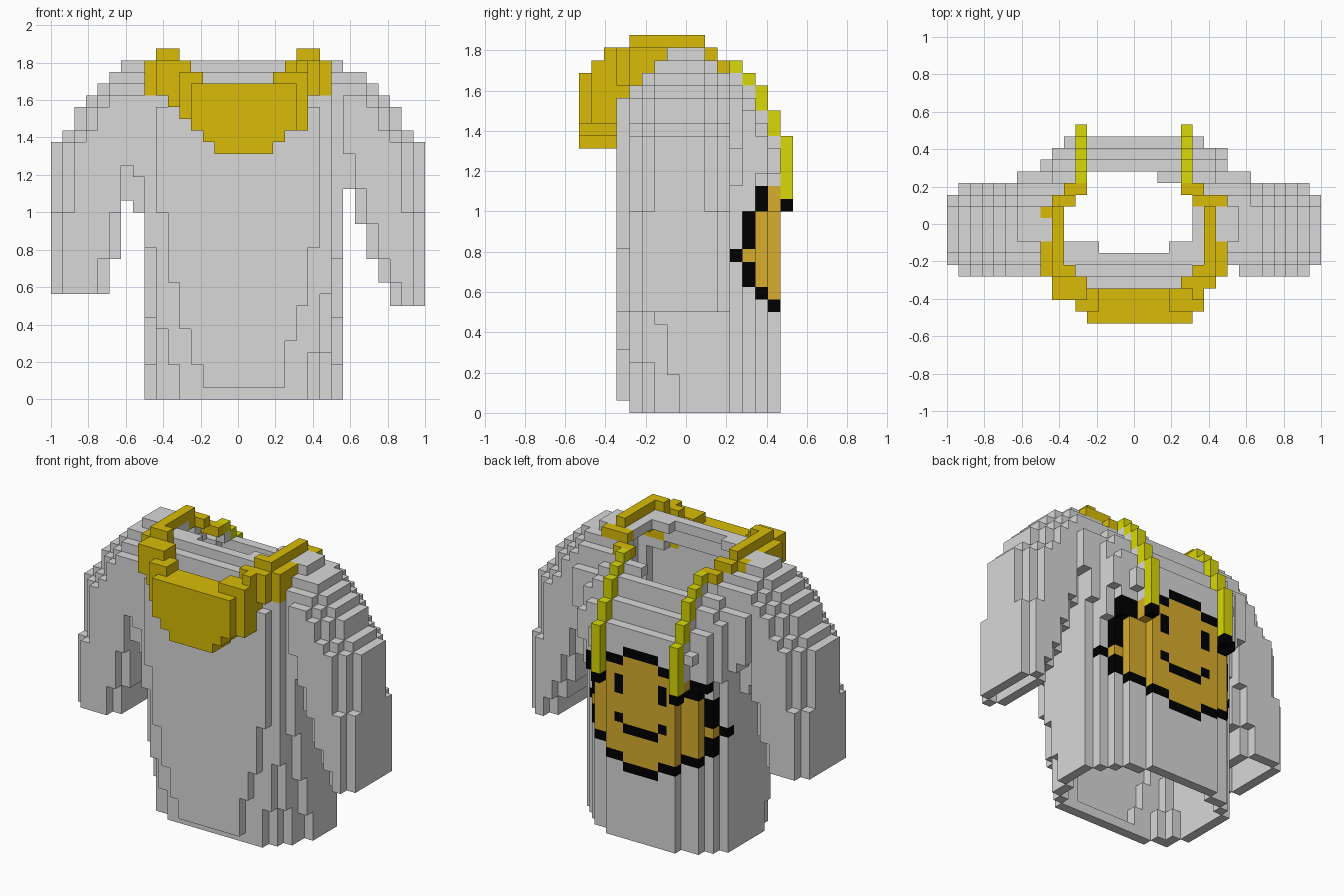
import bpy, bmesh
from mathutils import Vector

if "Cube" in bpy.data.objects:
    bpy.data.objects.remove(bpy.data.objects["Cube"], do_unlink=True)

U = 0.0625                                  # block size
ORIGIN = Vector((-1.0, -8.5 * U, 0.0))      # corner of block (0, 0, 0)


def material(name, rgb):
    m = bpy.data.materials.new(name)
    m.use_nodes = True
    m.diffuse_color = (*rgb, 1)
    bsdf = next(n for n in m.node_tree.nodes if n.type == 'BSDF_PRINCIPLED')
    bsdf.inputs["Base Color"].default_value = (*rgb, 1)
    bsdf.inputs["Roughness"].default_value = 0.8
    return m


GREY = material("grey cloth", (0.69, 0.69, 0.69))
YELLOW = material("golden yellow", (0.69, 0.5, 0.002))
LIME = material("yellow green", (0.69, 0.69, 0.002))
AMBER = material("amber", (0.69, 0.42, 0.026))
BLACK = material("black", (0.0, 0.0, 0.0))

# Outward direction and corner loop of each block side
SIDES = [((1, 0, 0), [(1, 0, 0), (1, 1, 0), (1, 1, 1), (1, 0, 1)]),
         ((-1, 0, 0), [(0, 0, 0), (0, 0, 1), (0, 1, 1), (0, 1, 0)]),
         ((0, 1, 0), [(0, 1, 0), (0, 1, 1), (1, 1, 1), (1, 1, 0)]),
         ((0, -1, 0), [(0, 0, 0), (1, 0, 0), (1, 0, 1), (0, 0, 1)]),
         ((0, 0, 1), [(0, 0, 1), (1, 0, 1), (1, 1, 1), (0, 1, 1)]),
         ((0, 0, -1), [(0, 0, 0), (0, 1, 0), (1, 1, 0), (1, 0, 0)])]


def shift(c, d):
    return (c[0] + d[0], c[1] + d[1], c[2] + d[2])


def build_blocks(name, cells, materials, paint=lambda c: 0):
    """Mesh the outer skin of a set of blocks."""
    bm = bmesh.new()
    verts = {}
    for c in sorted(cells):
        for d, loop in SIDES:
            if shift(c, d) in cells:
                continue
            ring = []
            for o in loop:
                p = shift(c, o)
                if p not in verts:
                    verts[p] = bm.verts.new(ORIGIN + Vector(p) * U)
                ring.append(verts[p])
            bm.faces.new(ring).material_index = paint(c)
    me = bpy.data.meshes.new(name)
    bm.to_mesh(me)
    bm.free()
    for m in materials:
        me.materials.append(m)
    ob = bpy.data.objects.new(name, me)
    bpy.context.collection.objects.link(ob)


# --- Sweater ---------------------------------------------------------------
# Highest block of each column: across the shoulders, and front to back
SHOULDER = [21, 22, 24, 25, 26, 27] + [28] * 19 + [27, 27, 26, 25, 24, 22, 21]
SLOPE = {3: 25, 4: 27, 5: 28, 6: 28, 7: 28, 8: 28, 9: 28,
         10: 27, 11: 26, 12: 26, 13: 25, 14: 23, 15: 21}
OUTER_SLOPE = {3: 24, 4: 25, 5: 26, 6: 27}  # front of the shoulders, outside the band
# Lowest block of each sleeve column
CUFF = {0: 9, 1: 9, 2: 9, 3: 9, 4: 9, 5: 12, 6: 17, 7: 16,
        25: 18, 26: 15, 27: 12, 28: 10, 29: 8, 30: 8, 31: 8}


def ramp(k, start, end):
    return min(max((k - start) / (end - start), 0), 1)


def top_of(i, j):
    a = abs(i - 15.5)
    high = min(SHOULDER[i], SLOPE[j])
    if a > 8:
        high = min(high, OUTER_SLOPE.get(j, 28))
    if j >= 12 or j <= 3:                   # rounded off towards the sides
        high -= (a > 5) + (a > 6.5)
    return high


def in_torso(i, j, k):
    if k == 0 and j == 3:
        return False
    # rounder at the hem, squarer at the chest
    p = 2.0 + 3.0 * ramp(k, 2, 17) if j < 9 else 2.25 + 1.35 * ramp(k, 15, 20)
    return (abs(i - 15.75) / 8.6) ** p + (abs(j - 9) / 6.5) ** p <= 1


def in_sleeve(i, j, k):
    if i not in CUFF or not 4 <= j <= 12:
        return False
    inner = 5 <= i <= 27
    low = CUFF[i] + (3 if inner and j in (4, 11, 12) else 0)
    if not low <= k <= SHOULDER[i]:
        return False
    span = [n for n in CUFF if (n < 16) == (i < 16) and CUFF[n] <= k <= SHOULDER[n]]
    outer, width = (min(span), 1) if i < 16 else (max(span), -1)
    size = 12 if k >= 16 else len(span)     # widens where it joins the body
    s = abs(i - outer - width * (size - 1) / 2) / (size / 2)
    depth = 5 if i in (6, 7, 25) else 4
    centre = 8 if depth == 5 else 7.5
    return s ** 2.5 + (abs(j - centre) / depth) ** 2.5 <= 1


solid = {(i, j, k) for i in range(32) for j in SLOPE for k in range(top_of(i, j) + 1)
         if in_torso(i, j, k) or in_sleeve(i, j, k)}


def is_skin(c):
    for d, _ in SIDES:
        if d[2] == -1 and c[2] < 10:        # hem and cuffs stay open
            continue
        if shift(c, d) not in solid:
            return True
    return False


def in_neck(i, j):
    return (10 <= i <= 20 and 7 <= j <= 11 or 13 <= i <= 18 and j == 6
            or 12 <= i <= 17 and j == 12)


sweater = {c for c in solid if is_skin(c) and not (c[2] > 19 and in_neck(c[0], c[1]))}

# --- Collar scarf: drooping bib in front, band running over both shoulders --
BAND = {0: range(12, 21), 1: range(11, 22), 2: range(9, 22),
        3: (9, 10, 11, 20, 21, 22), 4: (8, 9, 10, 21, 22, 23),
        5: (8, 9, 22, 23), 6: (8, 9, 22, 23), 7: (9, 22), 8: (9, 22),
        9: (8, 9, 22), 10: (9, 10, 21, 22, 23), 11: (10, 11, 20, 21)}
BAND_LOW = [21, 21, 21, 25, 26, 27, 28, 29, 29, 28, 28, 27]
BAND_HIGH = [26, 27, 28, 28, 29, 29, 29, 29, 29, 29, 28, 27]
BIB_LOW = {8: 26, 9: 26, 10: 25, 11: 24, 12: 23, 13: 22,
           19: 22, 20: 23, 21: 23, 22: 26, 23: 26}
collar = set()
for j, columns in BAND.items():
    for i in columns:
        high = BAND_HIGH[j]
        if j < 3 and 12 <= i <= 20:
            high = 26 if 13 <= i <= 18 else min(high, 27)
        if i in (8, 23):
            high = min(high, 28)
        collar |= {(i, j, k) for k in range(max(BAND_LOW[j], BIB_LOW.get(i, 21)), high + 1)}
sweater -= collar

# --- Straps down the back ----------------------------------------------------
STRAP = [(12, 27), (13, 26), (14, 25), (14, 24), (15, 23), (15, 22)] + \
        [(16, k) for k in range(16, 22)]


# --- Smiling face on the back: 0 grey, 1 amber, 2 black ------------------------
def face_paint(c):
    i, j, k = c
    if j == 15:
        a = abs(i - 15.5)
        if a > 4:
            return 1 if a < 5 and 9 <= k <= 17 else 0
        low, high = (7, 19) if a < 2 else (8, 18)
        if not low <= k <= high:
            return 0
        eye = a == 2.5 and k in (15, 16)
        mouth = a == 2.5 and k == 12 or a < 2 and k == 11
        return 2 if k in (low, high) or eye or mouth else 1
    if j == 14:
        return 1 if 10 <= k <= 15 else 2 if k in (9, 16, 17) else 0
    if j == 13:
        return 1 if k == 12 else 2 if 10 <= k <= 15 else 0
    return 2 if j == 12 and k == 12 else 0


build_blocks("sweater", sweater, [GREY, AMBER, BLACK], face_paint)
build_blocks("collar_scarf", collar, [YELLOW])
for name, i in (("right_strap", 11), ("left_strap", 20)):
    cells = {(i, j, k) for j, k in STRAP} - collar - sweater
    build_blocks(name, cells, [LIME, BLACK], lambda c: 1 if c[2] == 16 else 0)
